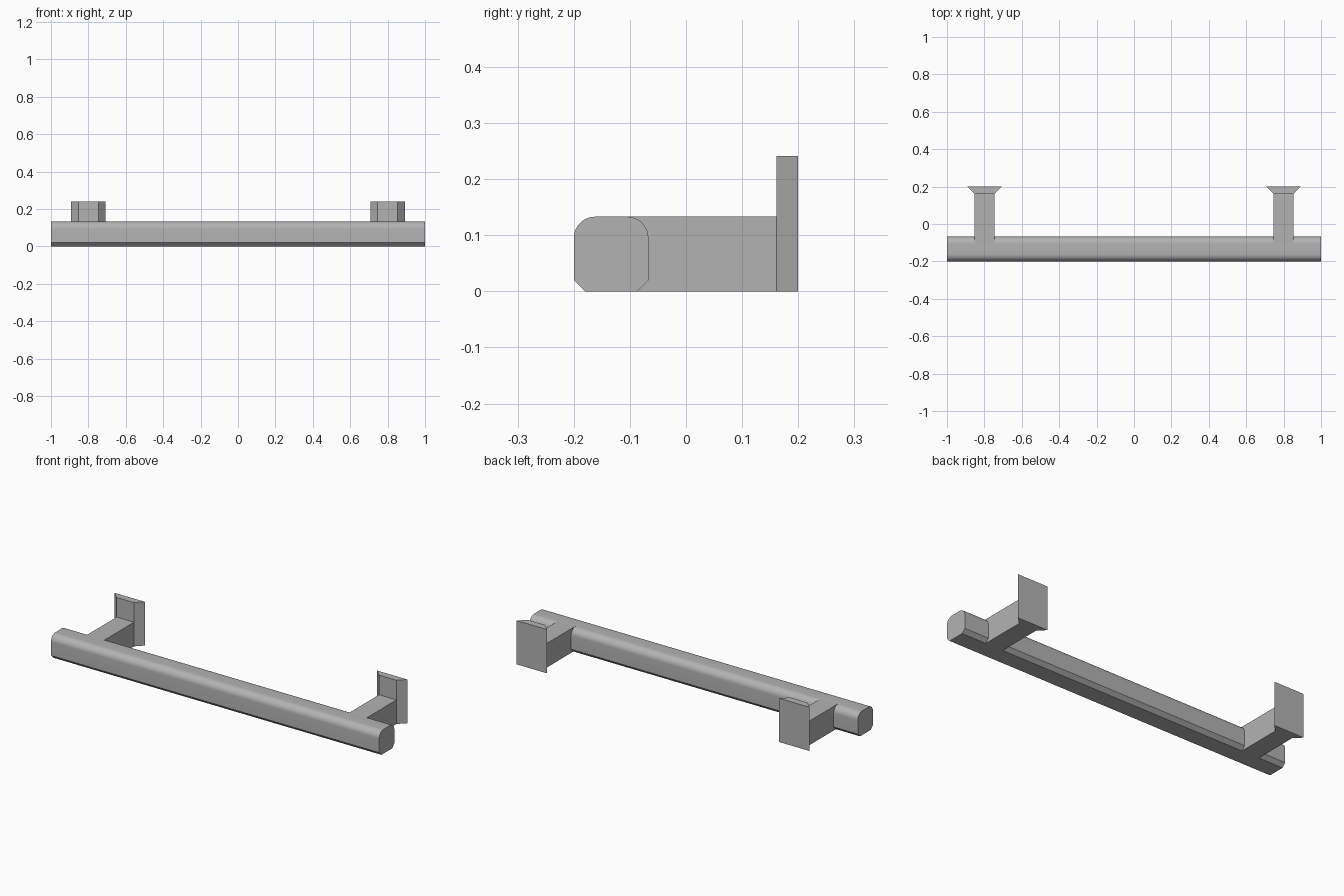
import bpy, bmesh
from math import sin, cos, pi, radians
from mathutils import Vector

cube = bpy.data.objects.get("Cube")
if cube:
    bpy.data.objects.remove(cube)

metal = bpy.data.materials.new("satin_grey")
metal.use_nodes = True
grey = (0.45, 0.45, 0.45, 1)
metal.diffuse_color = grey
metal.node_tree.nodes["Principled BSDF"].inputs["Base Color"].default_value = grey


def extrude_profile(name, points, direction):
    """Make a solid by sweeping a flat outline along a direction."""
    bm = bmesh.new()
    face = bm.faces.new([bm.verts.new(p) for p in points])
    swept = bmesh.ops.extrude_face_region(bm, geom=[face])["geom"]
    verts = [g for g in swept if isinstance(g, bmesh.types.BMVert)]
    bmesh.ops.translate(bm, verts=verts, vec=Vector(direction))
    bmesh.ops.recalc_face_normals(bm, faces=bm.faces)
    mesh = bpy.data.meshes.new(name)
    bm.to_mesh(mesh)
    bm.free()
    mesh.materials.append(metal)
    obj = bpy.data.objects.new(name, mesh)
    bpy.context.collection.objects.link(obj)
    return obj


# Grip bar: chamfered underside, rounded upper edges
FRONT, BACK, TOP = -0.2, -0.067, 0.133
CHAMFER, RADIUS, STEPS = 0.02, 0.038, 10
outline = [(FRONT, CHAMFER), (FRONT + CHAMFER, 0), (BACK - CHAMFER, 0), (BACK, CHAMFER)]
for centre_y, start in ((BACK - RADIUS, 0), (FRONT + RADIUS, pi / 2)):
    for i in range(STEPS + 1):
        a = start + pi / 2 * i / STEPS
        outline.append((centre_y + RADIUS * cos(a), TOP - RADIUS + RADIUS * sin(a)))
bar = extrude_profile("grip_bar", [(-1, y, z) for y, z in outline], (2, 0, 0))
bpy.ops.object.select_all(action='DESELECT')
bar.select_set(True)
bpy.context.view_layer.objects.active = bar
bpy.ops.object.shade_smooth_by_angle(angle=radians(30))

# Two standoff arms, each with a flared mounting plate
ARM, FLARE, WALL, PLATE_Y, PLATE_TOP = 0.053, 0.092, 0.2, 0.161, 0.241
for side, x in (("left", 0.8), ("right", -0.8)):
    arm = [(BACK - RADIUS, TOP), (BACK - CHAMFER, 0), (PLATE_Y, 0), (PLATE_Y, TOP)]
    extrude_profile(side + "_arm", [(x - ARM, y, z) for y, z in arm], (2 * ARM, 0, 0))
    plate = [(-ARM, PLATE_Y), (ARM, PLATE_Y), (FLARE, WALL), (-FLARE, WALL)]
    extrude_profile(side + "_mounting_plate", [(x + dx, y, 0) for dx, y in plate],
                    (0, 0, PLATE_TOP))
